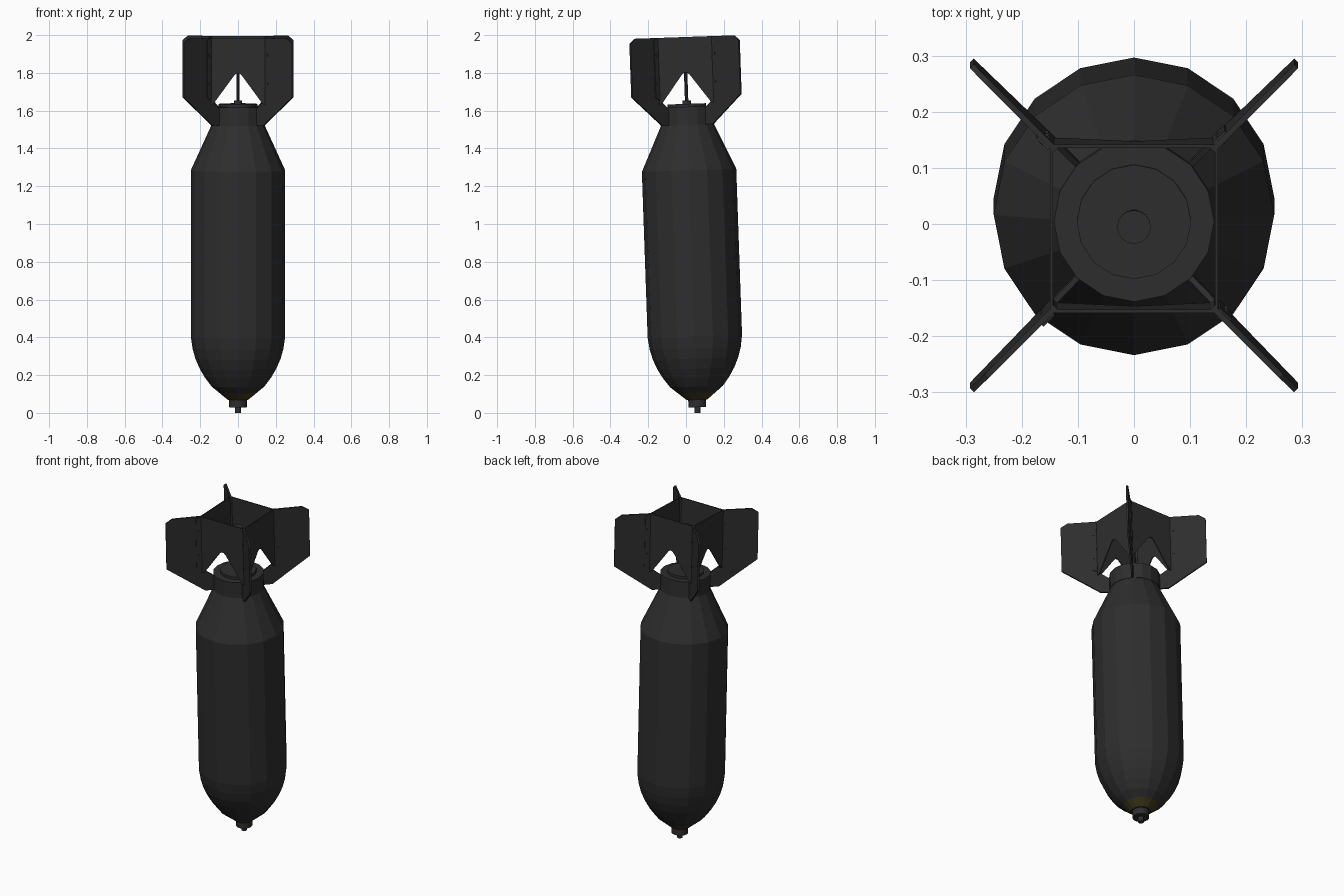
import bpy, bmesh, math
from mathutils import Matrix, Vector

if "Cube" in bpy.data.objects:
    bpy.data.objects.remove(bpy.data.objects["Cube"])

# The whole model leans slightly about x
LEAN = Matrix.Translation((0, 0.061, 0)) @ Matrix.Rotation(math.radians(2), 4, 'X')
SIDES = 16


def material(name, color):
    m = bpy.data.materials.new(name)
    m.use_nodes = True
    m.diffuse_color = color
    bsdf = m.node_tree.nodes["Principled BSDF"]
    bsdf.inputs["Base Color"].default_value = color
    bsdf.inputs["Roughness"].default_value = 0.7
    return m


charcoal = material("charcoal", (0.027, 0.027, 0.027, 1))
olive = material("dark yellow", (0.05, 0.041, 0.012, 1))


def finish(name, bm, mats=(charcoal,), matrix=Matrix()):
    bmesh.ops.recalc_face_normals(bm, faces=bm.faces)
    mesh = bpy.data.meshes.new(name)
    bm.to_mesh(mesh)
    bm.free()
    mesh.transform(LEAN @ matrix)
    for m in mats:
        mesh.materials.append(m)
    ob = bpy.data.objects.new(name, mesh)
    bpy.context.collection.objects.link(ob)
    return ob


def lathe(name, profile, mats=(charcoal,), sides=SIDES, matrix=Matrix()):
    """Capped solid of revolution from (radius, height) points."""
    bm = bmesh.new()
    rings = []
    for r, z in profile:
        rings.append([bm.verts.new((r * math.sin(i * math.tau / sides),
                                    r * math.cos(i * math.tau / sides), z))
                      for i in range(sides)])
    for a, b in zip(rings, rings[1:]):
        for i in range(sides):
            j = (i + 1) % sides
            bm.faces.new((a[i], a[j], b[j], b[i]))
    bm.faces.new(rings[0])
    bm.faces.new(rings[-1])
    return finish(name, bm, mats, matrix)


def plate(name, outline, thickness, matrix):
    """Flat sheet in the xz plane, thickened along y."""
    bm = bmesh.new()
    face = bm.faces.new([bm.verts.new((x, -thickness / 2, z)) for x, z in outline])
    out = bmesh.ops.extrude_face_region(bm, geom=[face])
    moved = [v for v in out["geom"] if isinstance(v, bmesh.types.BMVert)]
    bmesh.ops.translate(bm, verts=moved, vec=(0, thickness, 0))
    return finish(name, bm, matrix=matrix)


# Body with rounded nose and tapered tail
body = lathe("body", [
    (0.055, 0.07), (0.1, 0.107), (0.14, 0.14), (0.175, 0.187), (0.203, 0.235),
    (0.226, 0.288), (0.241, 0.342), (0.25, 0.405), (0.25, 1.285), (0.138, 1.53)],
    (charcoal, olive))
# Painted band around the nose
for p in body.data.polygons:
    local = LEAN.inverted() @ p.center
    if 0.071 < local.z < 0.107:
        p.material_index = 1

# Nose fuse
lathe("nose_fuse", [(0.047, 0.03), (0.047, 0.075)])
lathe("nose_fuse_tip", [(0.016, 0.0), (0.016, 0.035)], sides=12)

# Tail collar, cap and arming rod
lathe("tail_collar", [(0.143, 1.525), (0.143, 1.622)])
lathe("tail_cap", [(0.102, 1.615), (0.102, 1.637)])
lathe("rod_base", [(0.022, 1.63), (0.022, 1.655)], sides=12)
lathe("arming_rod", [(0.009, 1.65), (0.009, 1.9)], sides=8)
lathe("rod_cap", [(0.03, 1.885), (0.03, 1.905)], sides=SIDES)

# Outlines: fins are measured along the diagonal, box walls across the face
TOP = 1.991
D = math.sqrt(2)
fin = [(0.098, 1.525), (0.135, 1.525), (0.289, 1.68), (0.289, 1.965),
       (0.262, TOP), (0.14, TOP), (0.14, 1.655), (0.098, 1.612)]
half = [(0.146, TOP), (0.146, 1.635), (0.128, 1.645), (0.022, 1.79), (0.008, 1.803)]
wall = half + [(-x, z) for x, z in reversed(half)]
flange = [(0.147, 1.66), (0.168, 1.675), (0.168, TOP - 0.01), (0.147, TOP)]


def diagonal(points):
    return [(x * D, z) for x, z in points]


for i, side in enumerate(("back", "left", "front", "right")):
    turn = Matrix.Rotation(-i * math.pi / 2, 4, 'Z')
    slant = turn @ Matrix.Rotation(math.pi / 4, 4, 'Z')
    plate(f"box_wall_{side}", wall, 0.006, turn @ Matrix.Translation((0, 0.147, 0)))
    plate(f"tail_fin_{i + 1}", diagonal(fin), 0.01, slant)
    # Folded edge of the box wall, riveted to the fin
    plate(f"wall_flange_{side}", diagonal(flange), 0.005,
          slant @ Matrix.Translation((0, 0.007, 0)))
    for k, z in enumerate((1.75, 1.9)):
        spot = Matrix.Translation(Vector((0.158 * D, 0, z)))
        lathe(f"rivet_{side}_{k + 1}", [(0.006, -0.009), (0.006, 0.013)], sides=6,
              matrix=slant @ spot @ Matrix.Rotation(-math.pi / 2, 4, 'X'))
